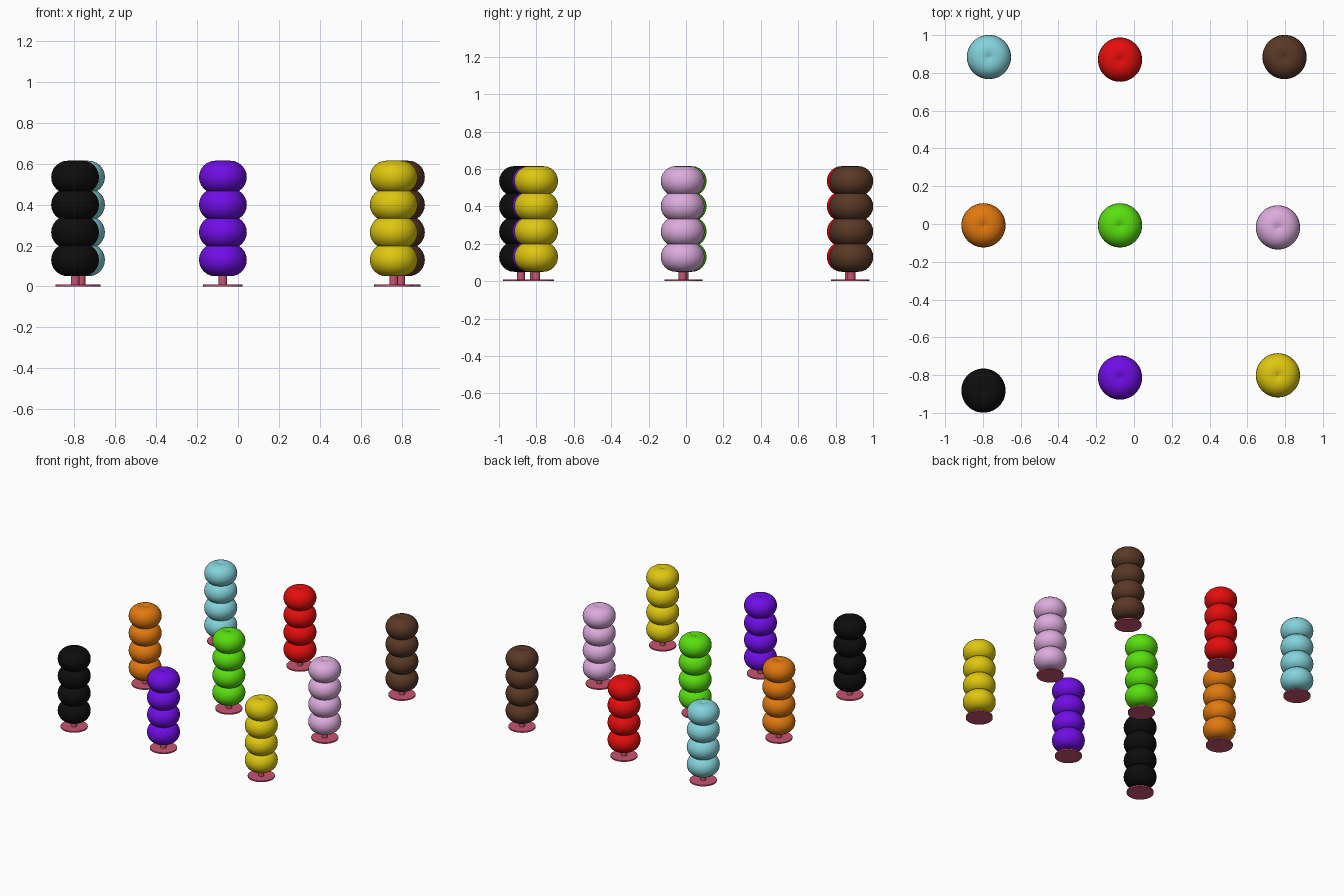
import bpy
import math

if "Cube" in bpy.data.objects:
    bpy.data.objects.remove(bpy.data.objects["Cube"])

RING_MAJOR, RING_MINOR = 0.037, 0.08   # spindle torus: dimpled, no open hole
RING_Z, RING_STEP, RING_COUNT = 0.13, 0.135, 4
BASE_R, BASE_H = 0.096, 0.01
POLE_R, POLE_TOP = 0.021, 0.58


def material(name, rgb):
    m = bpy.data.materials.new(name)
    m.diffuse_color = (*rgb, 1.0)
    m.use_nodes = True
    m.node_tree.nodes["Principled BSDF"].inputs["Base Color"].default_value = m.diffuse_color
    return m


def finish(name, mat):
    ob = bpy.context.object
    ob.name = name
    ob.data.materials.append(mat)
    bpy.ops.object.shade_smooth_by_angle(angle=math.radians(40))
    return ob


def cylinder(name, x, y, z0, z1, r, sides, mat):
    bpy.ops.mesh.primitive_cylinder_add(vertices=sides, radius=r, depth=z1 - z0,
                                        location=(x, y, (z0 + z1) / 2))
    return finish(name, mat)


# colour, linear value, stack position
stacks = [
    ("cyan",   (0.23, 0.65, 0.71),    -0.768,  0.884),
    ("red",    (0.78, 0.004, 0.004),  -0.074,  0.870),
    ("brown",  (0.10, 0.04, 0.019),    0.797,  0.884),
    ("orange", (0.75, 0.19, 0.005),   -0.797, -0.007),
    ("green",  (0.10, 0.74, 0.005),   -0.074, -0.007),
    ("lilac",  (0.72, 0.41, 0.72),     0.762, -0.018),
    ("black",  (0.004, 0.004, 0.004), -0.797, -0.882),
    ("purple", (0.16, 0.004, 0.78),   -0.074, -0.813),
    ("yellow", (0.73, 0.57, 0.005),    0.762, -0.801),
]
rose = material("rose stand", (0.58, 0.09, 0.17))

for colour, rgb, x, y in stacks:
    mat = material(colour, rgb)
    # stand: thin disc and centre pole
    cylinder(f"{colour}_base", x, y, 0, BASE_H, BASE_R, 32, rose)
    cylinder(f"{colour}_pole", x, y, BASE_H, POLE_TOP, POLE_R, 24, rose)
    # stacked rings
    for i in range(RING_COUNT):
        bpy.ops.mesh.primitive_torus_add(
            major_segments=48, minor_segments=24,
            major_radius=RING_MAJOR, minor_radius=RING_MINOR,
            location=(x, y, RING_Z + i * RING_STEP))
        finish(f"{colour}_ring_{i + 1}", mat)
